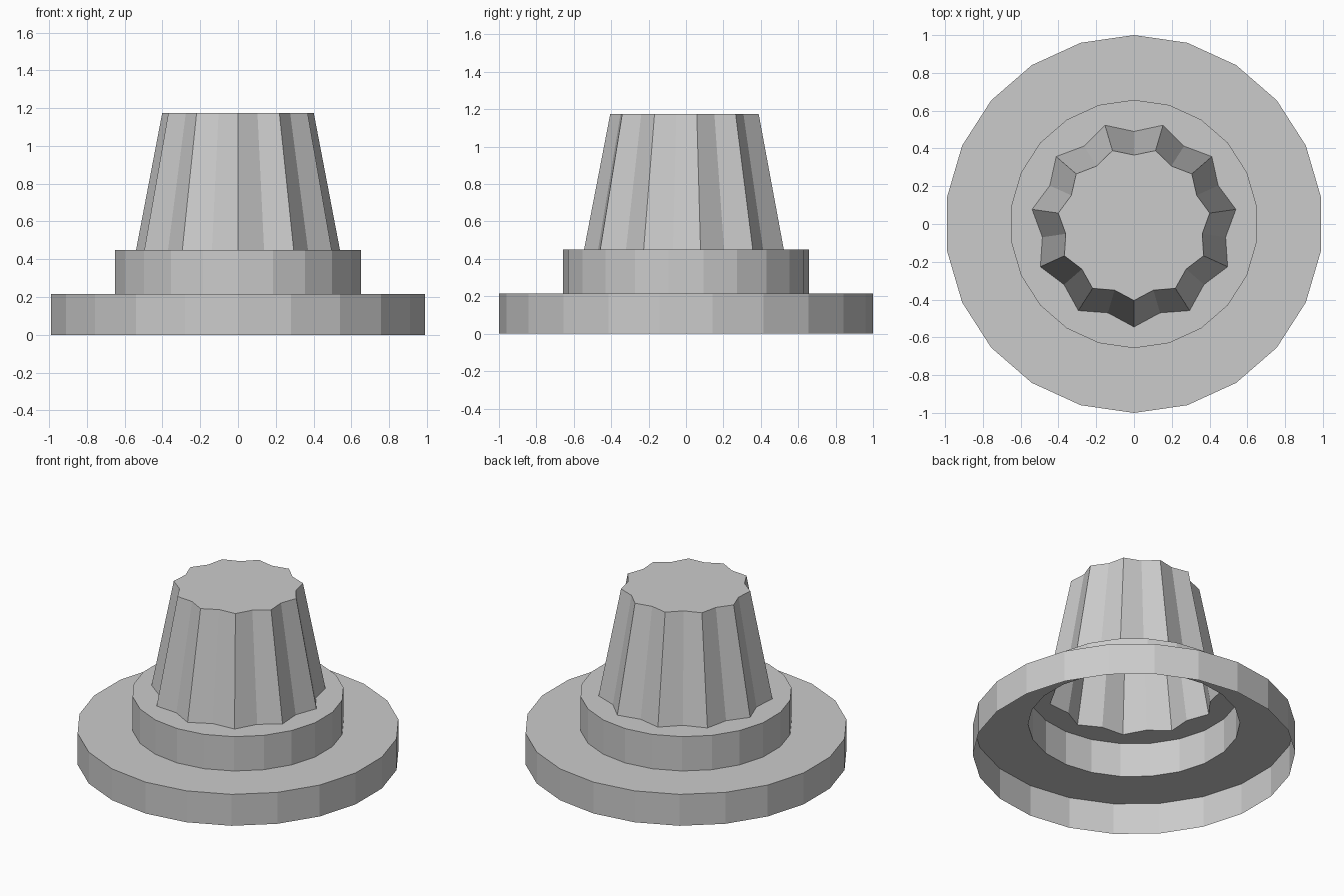
import bpy, bmesh
from math import sin, cos, pi

if "Cube" in bpy.data.objects:
    bpy.data.objects.remove(bpy.data.objects["Cube"])

SIDES = 22

# Profile rings: (z, radius of even corners, radius of odd corners)
PROFILE = [
    (0.0, 1.0, 1.0), (0.215, 1.0, 1.0),          # base flange
    (0.215, 0.657, 0.657), (0.45, 0.657, 0.657),  # collar
    (0.45, 0.49, 0.545), (1.175, 0.365, 0.405),   # fluted grip
]


def ring(bm, z, r_even, r_odd):
    verts = []
    for i in range(SIDES):
        a = pi / 2 + 2 * pi * i / SIDES
        r = r_odd if i % 2 else r_even
        verts.append(bm.verts.new((r * cos(a), r * sin(a), z)))
    return verts


# Hollow knob shell, open at the bottom
bm = bmesh.new()
rings = [ring(bm, *p) for p in PROFILE]
for low, high in zip(rings, rings[1:]):
    for i in range(SIDES):
        j = (i + 1) % SIDES
        bm.faces.new((low[i], low[j], high[j], high[i]))

# Top cap
bm.faces.new(rings[-1])

mesh = bpy.data.meshes.new("knob_shell")
bm.to_mesh(mesh)
bm.free()
knob = bpy.data.objects.new("knob_shell", mesh)
bpy.context.collection.objects.link(knob)
